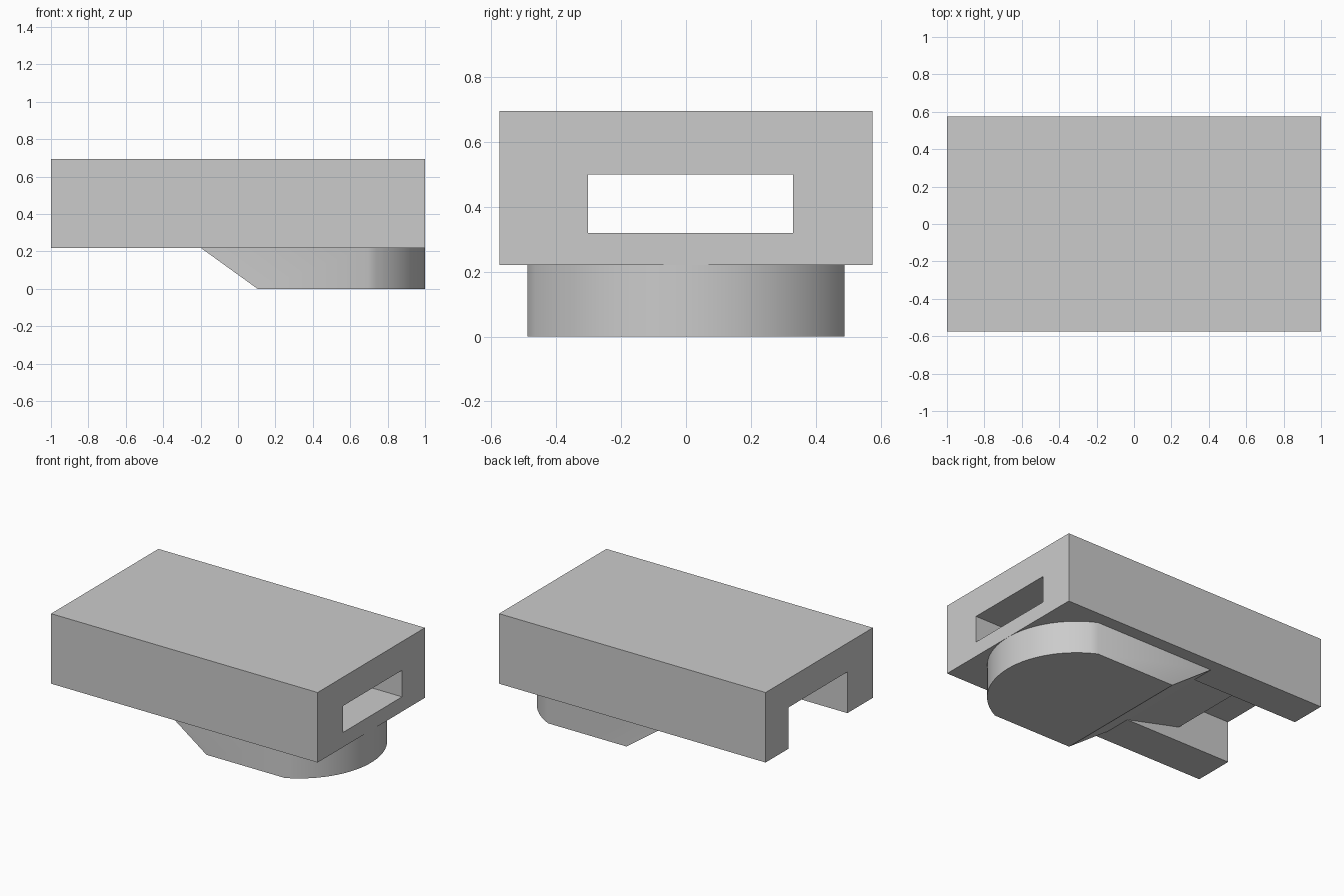
import bpy, bmesh, math

default = bpy.data.objects.get("Cube")
if default:
    bpy.data.objects.remove(default, do_unlink=True)

grey = bpy.data.materials.new("plain_grey")
grey.use_nodes = True
COLOUR = (0.6, 0.6, 0.6, 1)
grey.diffuse_color = COLOUR
grey.node_tree.nodes["Principled BSDF"].inputs["Base Color"].default_value = COLOUR


def loft(name, ring_a, ring_b):
    """Solid between two matching outlines."""
    bm = bmesh.new()
    a = [bm.verts.new(p) for p in ring_a]
    b = [bm.verts.new(p) for p in ring_b]
    bm.faces.new(a)
    bm.faces.new(b)
    n = len(a)
    for i in range(n):
        j = (i + 1) % n
        bm.faces.new((a[i], a[j], b[j], b[i]))
    bmesh.ops.recalc_face_normals(bm, faces=bm.faces)
    mesh = bpy.data.meshes.new(name)
    bm.to_mesh(mesh)
    bm.free()
    mesh.materials.append(grey)
    obj = bpy.data.objects.new(name, mesh)
    bpy.context.collection.objects.link(obj)
    return obj


def extrude_side(name, profile, y0, y1):
    """Side profile in x, z pulled along y."""
    return loft(name, [(x, y0, z) for x, z in profile], [(x, y1, z) for x, z in profile])


BASE, TOP, HALF_W = 0.22, 0.695, 0.575

# Rectangular housing
housing = extrude_side("housing", [(-1, BASE), (1, BASE), (1, TOP), (-1, TOP)], -HALF_W, HALF_W)

# Through slot, open below at the left-hand end, with a tapered floor tip
slot = extrude_side("slot_cutter", [(1.1, 0.32), (1.1, 0.5), (-1.1, 0.5), (-1.1, 0.1),
                                    (-0.2, 0.1), (-0.2, BASE), (-0.61, 0.32)], -0.302, 0.33)
slot.hide_render = True
cut = housing.modifiers.new("slot", "BOOLEAN")
cut.operation, cut.solver, cut.object = "DIFFERENCE", "EXACT", slot
bpy.context.view_layer.objects.active = housing
housing.select_set(True)
bpy.ops.object.modifier_apply(modifier=cut.name)
bpy.data.objects.remove(slot, do_unlink=True)

# Round-nosed foot with a ramped rear
FOOT_HALF, RADIUS = 0.488, 0.542
centre, sweep, steps = 1 - RADIUS, math.asin(FOOT_HALF / RADIUS), 25
angles = [sweep * (2 * i / steps - 1) for i in range(steps + 1)]
nose = [(centre + RADIUS * math.cos(t), RADIUS * math.sin(t)) for t in angles]


def foot_ring(back, z):
    outline = [(back, -FOOT_HALF)] + nose + [(back, FOOT_HALF)]
    return [(x, y, z) for x, y in outline]


foot = loft("foot", foot_ring(0.105, 0), foot_ring(-0.2, BASE))
bpy.ops.object.select_all(action="DESELECT")
foot.select_set(True)
bpy.context.view_layer.objects.active = foot
bpy.ops.object.shade_smooth_by_angle(angle=math.radians(30))
